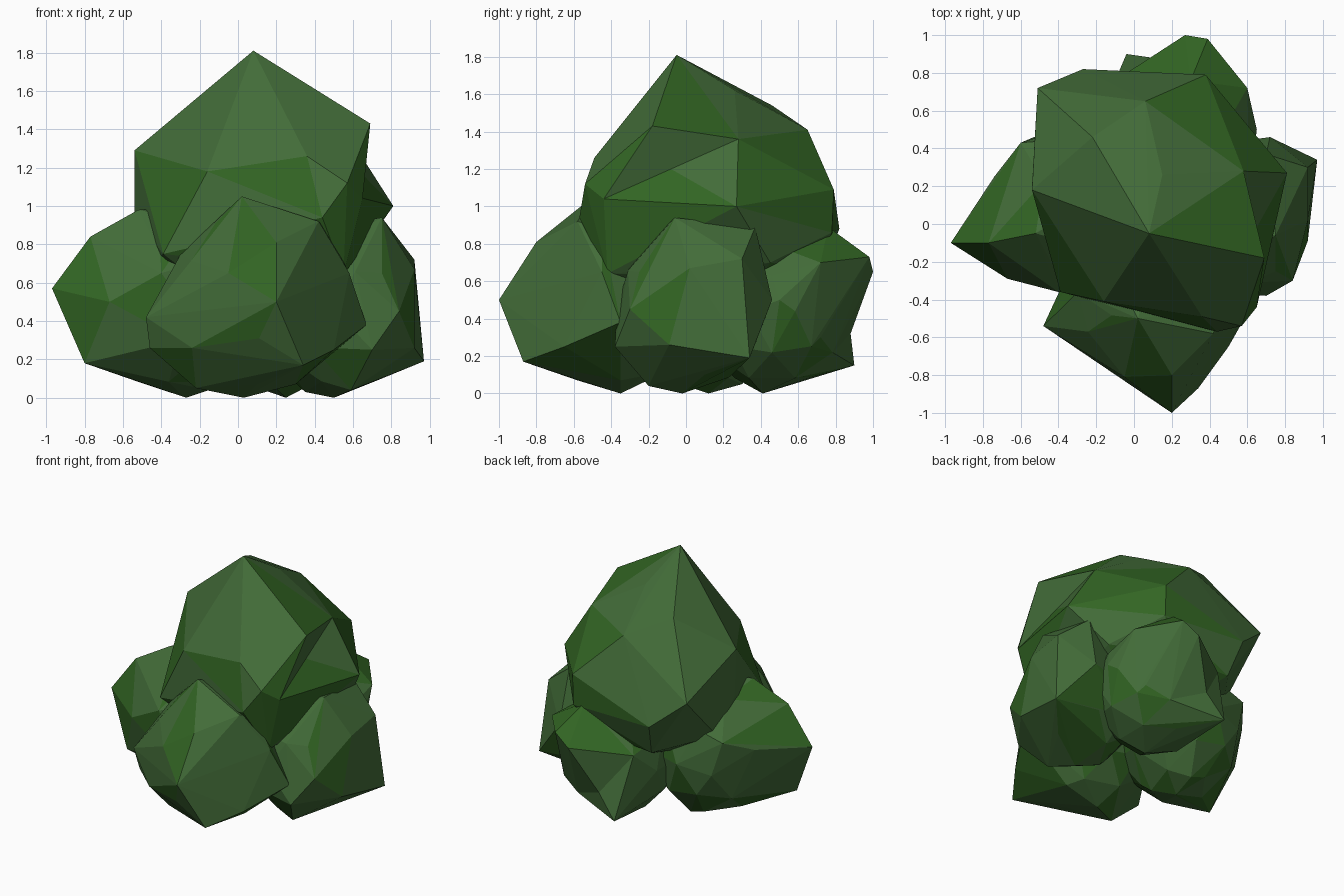
import bpy, bmesh, random
from mathutils import Vector

random.seed(4)


def leaf_material(name, rgb):
    m = bpy.data.materials.new(name)
    m.diffuse_color = (*rgb, 1)
    return m


leaves = [leaf_material("leaf_green", (0.055, 0.15, 0.04)),
          leaf_material("leaf_bright", (0.032, 0.13, 0.017))]


def dent(bm, point):
    """Split the edge nearest to point and move its middle there."""
    d = Vector(point)
    e = min(bm.edges, key=lambda e: ((e.verts[0].co + e.verts[1].co) / 2 - d).length)
    a, b = e.verts
    tips = [v for f in e.link_faces for v in f.verts if v not in (a, b)]
    bm.edges.remove(e)
    m = bm.verts.new(d)
    for t in tips:
        bm.faces.new((a, m, t))
        bm.faces.new((m, b, t))


def clump(name, centre, radii, corners, dents=()):
    """Faceted leaf clump: hull of a squashed icosphere and its pulled-out corners."""
    bm = bmesh.new()
    bmesh.ops.create_icosphere(bm, subdivisions=2, radius=1)
    for v in bm.verts:
        v.co = Vector([c + r * p for c, r, p in zip(centre, radii, v.co)])
    for p in corners:
        bm.verts.new(p)
    res = bmesh.ops.convex_hull(bm, input=bm.verts[:])
    junk = {g for g in res["geom_interior"] + res["geom_unused"]
            if isinstance(g, bmesh.types.BMVert)}
    bmesh.ops.delete(bm, geom=list(junk), context='VERTS')
    for p in dents:
        dent(bm, p)
    bmesh.ops.recalc_face_normals(bm, faces=bm.faces[:])
    for f in bm.faces:
        f.material_index = int(random.random() < 0.3)
    me = bpy.data.meshes.new(name)
    bm.to_mesh(me)
    bm.free()
    for m in leaves:
        me.materials.append(m)
    bpy.context.collection.objects.link(bpy.data.objects.new(name, me))


# crown
clump("top_clump", (0.08, 0.12, 0.93), (0.55, 0.55, 0.56), [
    (0.08, -0.05, 1.81), (0.69, -0.18, 1.43), (-0.54, 0.18, 1.29),
    (0.36, -0.49, 1.26), (-0.16, -0.41, 1.18), (0.57, -0.54, 1.12),
    (0.65, -0.44, 1.04), (0.44, -0.57, 0.94), (-0.39, -0.36, 0.75),
    (0.55, -0.42, 0.64), (0.81, 0.27, 1.0), (0.58, 0.28, 1.36),
    (0.15, 0.26, 1.62), (-0.22, 0.46, 1.54), (0.06, 0.65, 1.41),
    (0.38, 0.79, 1.09), (-0.51, 0.72, 1.08), (-0.27, 0.82, 0.88),
    (0.38, 0.78, 0.86), (0.25, 0.68, 0.66), (-0.22, 0.72, 0.64),
    (-0.5, 0.35, 0.7), (-0.54, 0.2, 0.95), (0.6, 0.45, 0.7)],
    dents=[(0.615, -0.08, 1.2)])

# lower ring of four clumps
clump("left_clump", (-0.29, 0.09, 0.5), (0.44, 0.44, 0.49), [
    (-0.97, -0.1, 0.57), (-0.77, -0.1, 0.84), (-0.8, -0.16, 0.18),
    (-0.74, 0.25, 0.62), (-0.6, 0.43, 0.7), (-0.67, -0.29, 0.5),
    (-0.4, -0.36, 0.65), (-0.52, -0.05, 0.98), (-0.42, 0.05, 0.98),
    (-0.52, 0.0, 0.1), (-0.27, 0.12, 0), (-0.25, 0.3, 0.05),
    (-0.53, 0.46, 0.45), (-0.3, -0.36, 0.3), (-0.15, 0.0, 0.04)])
clump("front_clump", (0.06, -0.36, 0.5), (0.42, 0.4, 0.48), [
    (0.2, -1.0, 0.5), (-0.05, -0.81, 0.65), (0.2, -0.8, 0.81),
    (0.02, -0.5, 1.05), (-0.48, -0.54, 0.42), (-0.46, -0.5, 0.26),
    (-0.24, -0.7, 0.26), (0.11, -0.88, 0.31), (0.34, -0.87, 0.17),
    (0.42, -0.58, 0.92), (0.46, -0.45, 0.88), (0.58, -0.45, 0.65),
    (0.67, -0.35, 0.38), (0.5, -0.65, 0.25), (-0.22, -0.5, 0.05),
    (0.03, -0.35, 0), (0.3, -0.35, 0.07), (0.1, -0.58, 0.07)])
clump("right_clump", (0.5, 0.03, 0.46), (0.4, 0.4, 0.44), [
    (0.97, 0.34, 0.19), (0.92, -0.09, 0.26), (0.92, 0.02, 0.67),
    (0.92, 0.3, 0.72), (0.75, -0.06, 0.94), (0.7, 0.37, 0.89),
    (0.84, -0.3, 0.45), (0.7, -0.38, 0.25), (0.72, 0.46, 0.5),
    (0.59, -0.2, 0.04), (0.5, -0.02, 0), (0.75, 0.1, 0.1),
    (0.75, -0.25, 0.65), (0.35, 0.05, 0.03)])
clump("back_clump", (0.23, 0.46, 0.44), (0.42, 0.4, 0.42), [
    (0.27, 1.0, 0.65), (0.39, 0.98, 0.73), (0.6, 0.72, 0.7),
    (0.3, 0.76, 0.89), (-0.04, 0.9, 0.15), (-0.1, 0.76, 0.6),
    (0.2, 0.68, 0.09), (0.25, 0.41, 0), (0.65, 0.5, 0.5),
    (0.5, 0.72, 0.3)],
    dents=[(0.1, 0.88, 0.32)])
